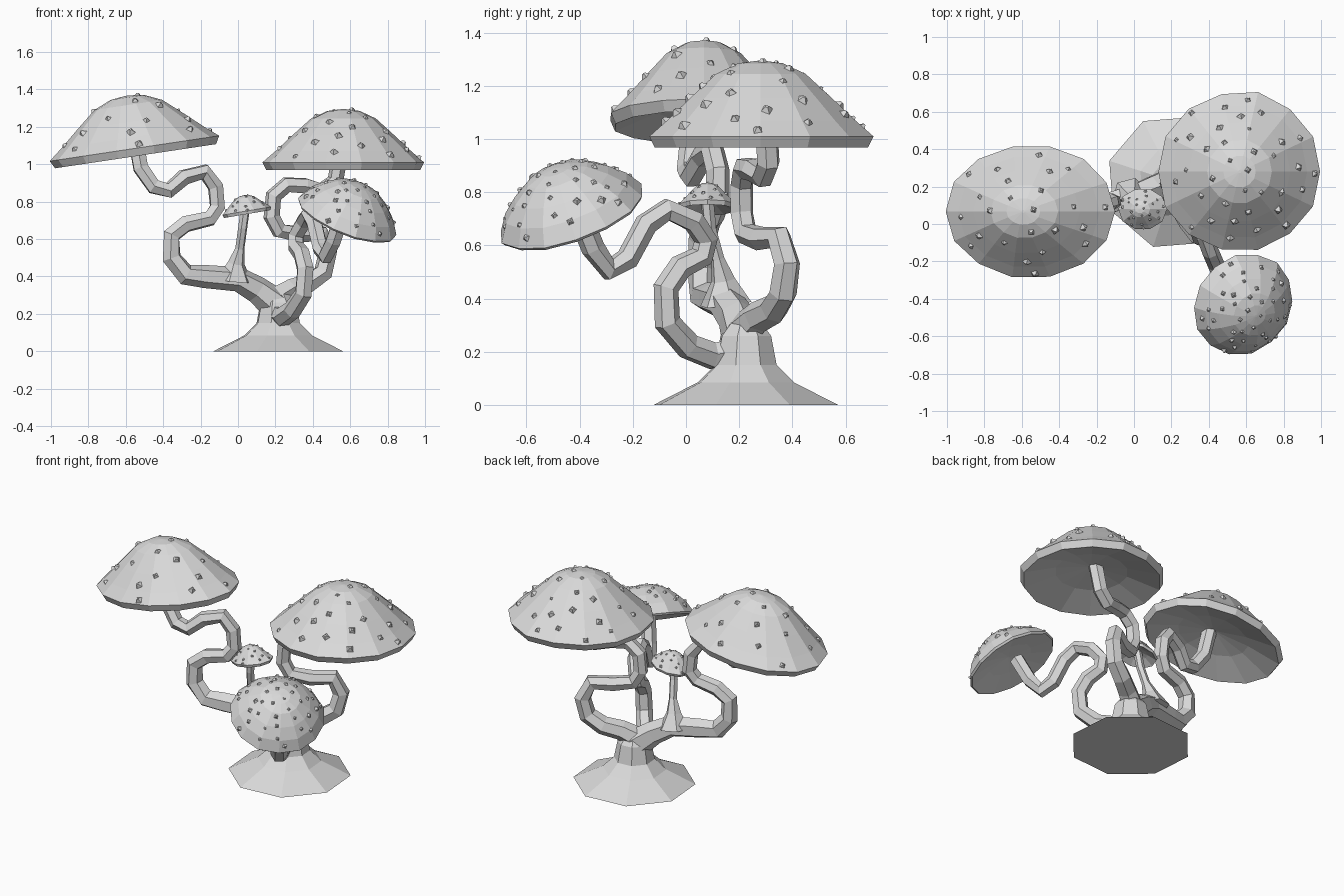
import bpy
import bmesh
import random
from math import cos, sin, tau, sqrt, radians
from mathutils import Vector, Matrix

random.seed(4)
cube = bpy.data.objects.get("Cube")
if cube:
    bpy.data.objects.remove(cube, do_unlink=True)

# One plain grey for everything
grey = bpy.data.materials.new("pale grey")
grey.use_nodes = True
grey.diffuse_color = (0.7, 0.7, 0.7, 1)
for node in grey.node_tree.nodes:
    if node.type == 'BSDF_PRINCIPLED':
        node.inputs["Base Color"].default_value = grey.diffuse_color


def finish(name, bm):
    """Turn a bmesh into a flat shaded object."""
    bmesh.ops.recalc_face_normals(bm, faces=bm.faces[:])
    mesh = bpy.data.meshes.new(name)
    bm.to_mesh(mesh)
    bm.free()
    mesh.materials.append(grey)
    obj = bpy.data.objects.new(name, mesh)
    bpy.context.collection.objects.link(obj)
    return obj


def loft(name, rings):
    """Skin a row of equal rings and close both ends."""
    bm = bmesh.new()
    rows = [[bm.verts.new(p) for p in ring] for ring in rings]
    count = len(rows[0])
    for low, high in zip(rows, rows[1:]):
        for i in range(count):
            j = (i + 1) % count
            bm.faces.new((low[i], low[j], high[j], high[i]))
    bm.faces.new(rows[0][::-1])
    bm.faces.new(rows[-1])
    return finish(name, bm)


def stalk(name, points, thick, thin, sides=6):
    """Sweep a tapering polygon along a winding path."""
    points = [Vector(p) for p in points]
    last = len(points) - 1
    rings = []
    side = Vector((0.3, 1, 0.2))
    for k, p in enumerate(points):
        before = (p - points[max(k - 1, 0)]).normalized()
        after = (points[min(k + 1, last)] - p).normalized()
        along = (before + after).normalized()
        side = (side - along * side.dot(along)).normalized()
        other = along.cross(side)
        # fat at the root, nearly even for the rest of the way
        t = min(1, k / last * 2)
        r = thick + (thin - thick) * sqrt(t)
        rings.append([p + r * (cos(tau * i / sides) * side
                               + sin(tau * i / sides) * other)
                      for i in range(sides)])
    return loft(name, rings)


def mushroom_cap(name, centre, normal, rx, ry, outer, under,
                 spots, size, sides=14):
    """Tilted faceted cap with low pyramid warts on top."""
    turn = Vector((0, 0, 1)).rotation_difference(Vector(normal).normalized())
    frame = Matrix.Translation(centre) @ turn.to_matrix().to_4x4()
    wobble = [random.uniform(0.98, 1.01) for _ in range(sides)]

    def ring(f, h):
        return [frame @ Vector((rx * f * w * cos(tau * i / sides),
                                ry * f * w * sin(tau * i / sides), h))
                for i, w in enumerate(wobble)]

    loft(name, [ring(f, h) for f, h in under + outer])

    # Warts spread by equal area over the upper profile
    bm = bmesh.new()
    for n in range(spots):
        f = sqrt((n + random.uniform(0.3, 0.8)) / spots) * 0.95
        a = n * 2.4 + random.uniform(-0.25, 0.25)
        for (f0, h0), (f1, h1) in zip(outer, outer[1:]):
            if f1 <= f <= f0:
                break
        h = h0 + (h1 - h0) * (f0 - f) / (f0 - f1)
        spot = Vector((rx * f * cos(a), ry * f * sin(a), h)) * 0.985
        rise, run = h1 - h0, (f0 - f1) * (rx + ry) / 2
        up = Vector((rise * cos(a), rise * sin(a), run)).normalized()
        s = size * random.uniform(0.75, 1.15)
        place = (frame @ Matrix.Translation(spot)
                 @ up.to_track_quat('Z', 'Y').to_matrix().to_4x4()
                 @ Matrix.Rotation(random.uniform(0, tau), 4, 'Z'))
        bmesh.ops.create_cone(bm, cap_ends=True, segments=4, radius1=s,
                              radius2=s * 0.2, depth=s * 0.9, matrix=place)
    finish(name + "_warts", bm)


# Flared octagonal foot and short trunk
foot = [(0, 0.365), (0.085, 0.19), (0.15, 0.122), (0.26, 0.1), (0.31, 0.06)]
loft("trunk_foot", [[Vector((0.215 + r * cos(tau * i / 8 + radians(27)),
                             0.225 + r * sin(tau * i / 8 + radians(27)), z))
                     for i in range(8)] for z, r in foot])

# Winding stalks
stalk("right_stalk", [
    (.2, .22, .25), (.1, .19, .33), (0, .15, .385), (-.18, .1, .4),
    (-.28, .07, .41), (-.355, .06, .5), (-.355, .06, .62), (-.28, .08, .68),
    (-.15, .1, .71), (-.11, .12, .77), (-.12, .12, .88), (-.18, .1, .96),
    (-.29, .06, .93), (-.37, .02, .86), (-.45, .01, .88), (-.52, .02, .98),
    (-.55, .04, 1.15)], 0.088, 0.045)
stalk("left_stalk", [
    (.2, .22, .28), (.28, .27, .33), (.37, .33, .36), (.455, .365, .42),
    (.48, .38, .53), (.44, .35, .63), (.33, .28, .625), (.22, .225, .645),
    (.18, .21, .72), (.19, .21, .83), (.26, .22, .89), (.36, .25, .885),
    (.45, .29, .86), (.52, .31, .91), (.55, .3, 1.08)], 0.07, 0.045)
stalk("front_stalk", [
    (.21, .2, .2), (.24, .1, .185), (.29, .01, .22), (.35, -.07, .31),
    (.36, -.075, .44), (.34, -.02, .52), (.31, .06, .56), (.31, .075, .62),
    (.35, .03, .69), (.38, -.07, .735), (.41, -.15, .68), (.44, -.22, .55),
    (.47, -.29, .51), (.51, -.35, .59), (.56, -.41, .74)], 0.06, 0.045)
stalk("small_stalk", [
    (-.02, .15, .38), (-.01, .14, .47), (.01, .12, .55), (.025, .09, .66),
    (.04, .08, .77)], 0.1, 0.025)

# Caps: broad brimmed ones share a profile, the front one is more pointed
brim = [(1, 0), (0.84, 0.06), (0.63, 0.145), (0.4, 0.235), (0.2, 0.275),
        (0.02, 0.285)]
hollow = [(0.02, 0.055), (0.5, 0.02), (0.95, -0.042)]
dome = [(1, 0), (0.86, 0.065), (0.66, 0.12), (0.42, 0.168), (0.2, 0.188),
        (0.02, 0.193)]
shallow = [(0.02, 0.04), (0.5, 0.02), (0.97, -0.012)]

mushroom_cap("right_cap", (-.55, .067, 1.085), (-.15, 0, 1), .46, .362,
             brim, hollow, 24, 0.034)
mushroom_cap("left_cap", (.565, .28, 1.01), (0, 0, 1), .438, .432,
             brim, hollow, 36, 0.034)
mushroom_cap("front_cap", (.585, -.43, .72), (.4, -.36, 1), .285, .287,
             dome, shallow, 42, 0.025)
mushroom_cap("small_cap", (.045, .08, .75), (-.17, 0, 1), .133, .113,
             [(f, h * 0.3) for f, h in brim],
             [(f, h * 0.4) for f, h in hollow], 24, 0.014, 10)
